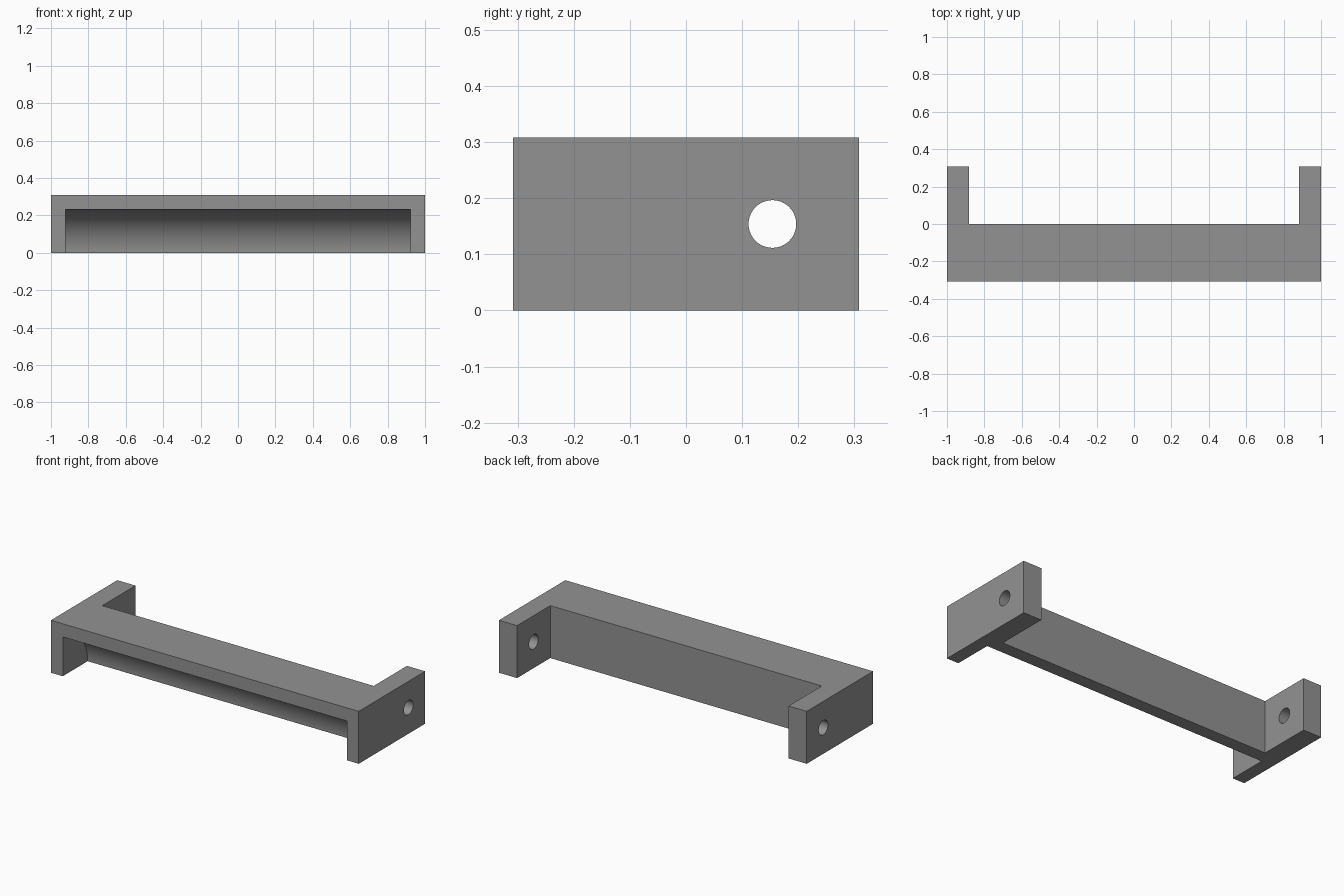
import bpy, bmesh, math
from mathutils import Matrix

if "Cube" in bpy.data.objects:
    bpy.data.objects.remove(bpy.data.objects["Cube"])

HALF_DEPTH, HEIGHT = 0.308, 0.308
ARM = 0.118          # thickness of the rear arms
SCOOP_R = 0.231      # radius of the front recess
SCOOP_X = 0.923      # half length of the front recess

grey = bpy.data.materials.new("grey")
grey.diffuse_color = (0.29, 0.29, 0.29, 1)
grey.use_nodes = True
grey.node_tree.nodes["Principled BSDF"].inputs["Base Color"].default_value = grey.diffuse_color


def make_object(name, bm):
    bmesh.ops.recalc_face_normals(bm, faces=bm.faces)
    mesh = bpy.data.meshes.new(name)
    bm.to_mesh(mesh)
    bm.free()
    obj = bpy.data.objects.new(name, mesh)
    mesh.materials.append(grey)
    bpy.context.collection.objects.link(obj)
    return obj


def x_cylinder(name, y, z, radius, length, sides):
    bm = bmesh.new()
    bmesh.ops.create_cone(bm, cap_ends=True, segments=sides, radius1=radius, radius2=radius,
                          depth=length, matrix=Matrix.Translation((0, y, z)) @ Matrix.Rotation(math.pi / 2, 4, 'Y'))
    return make_object(name, bm)


# U-shaped bracket: beam in front, two arms at the back
half = [(1, -HALF_DEPTH), (1, HALF_DEPTH), (1 - ARM, HALF_DEPTH), (1 - ARM, 0)]
outline = half + [(-x, y) for x, y in reversed(half)]
bm = bmesh.new()
base = bm.faces.new([bm.verts.new((x, y, 0)) for x, y in outline])
top = bmesh.ops.extrude_face_region(bm, geom=[base])
bmesh.ops.translate(bm, vec=(0, 0, HEIGHT), verts=[v for v in top["geom"] if isinstance(v, bmesh.types.BMVert)])
bracket = make_object("bracket", bm)

# Quarter-round recess under the front edge, and the pin holes through the arms
cutters = [x_cylinder("recess_cutter", -HALF_DEPTH, 0, SCOOP_R, 2 * SCOOP_X, 128),
           x_cylinder("pin_hole_cutter", HALF_DEPTH / 2, HEIGHT / 2, 0.0425, 2.4, 48)]
bpy.context.view_layer.objects.active = bracket
for cutter in cutters:
    cutter.hide_render = True
    mod = bracket.modifiers.new(cutter.name, 'BOOLEAN')
    mod.operation, mod.solver, mod.object = 'DIFFERENCE', 'EXACT', cutter
    bpy.ops.object.modifier_apply(modifier=mod.name)
    bpy.data.objects.remove(cutter)

# Smooth curved walls, sharp edges
bpy.ops.object.select_all(action='DESELECT')
bracket.select_set(True)
bpy.ops.object.shade_smooth_by_angle(angle=math.radians(30))
